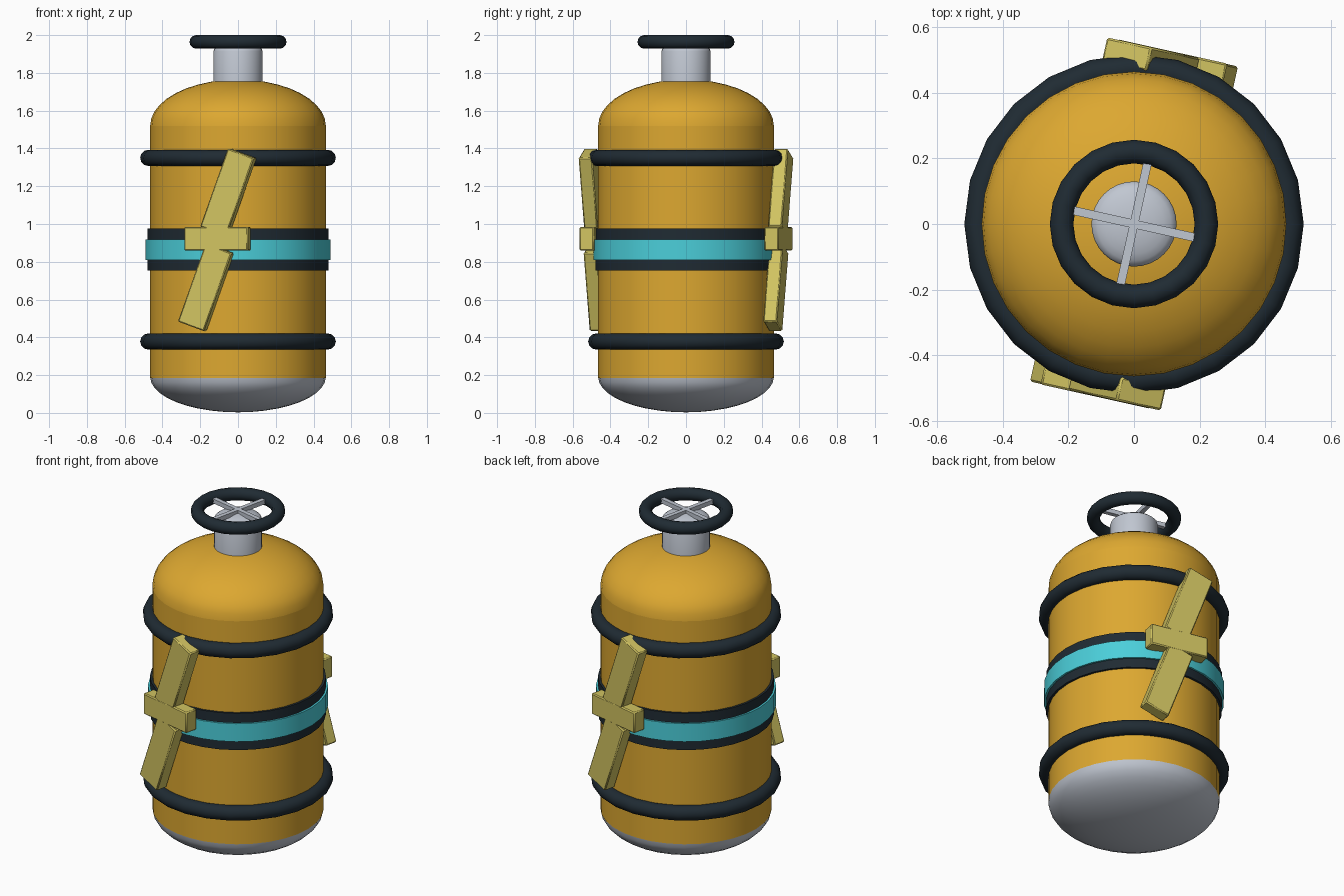
import bpy, bmesh
from math import pi, sin, cos, radians
from mathutils import Matrix

cube = bpy.data.objects.get("Cube")
if cube:
    bpy.data.objects.remove(cube, do_unlink=True)


def material(name, r, g, b):
    m = bpy.data.materials.new(name)
    m.use_nodes = True
    m.diffuse_color = (r, g, b, 1)
    m.node_tree.nodes["Principled BSDF"].inputs["Base Color"].default_value = (r, g, b, 1)
    return m


gold = material("gold", 0.72, 0.39, 0.03)
steel = material("pale steel", 0.53, 0.57, 0.64)
rubber = material("dark rubber", 0.014, 0.024, 0.033)
cyan = material("cyan", 0.07, 0.62, 0.70)
yellow = material("pale yellow", 0.64, 0.55, 0.12)


def finish(obj, name, mat, angle=40):
    obj.name = obj.data.name = name
    obj.data.materials.append(mat)
    bpy.ops.object.select_all(action="DESELECT")
    obj.select_set(True)
    bpy.context.view_layer.objects.active = obj
    bpy.ops.object.shade_smooth_by_angle(angle=radians(angle))
    return obj


def lathe(name, profile, mat, sides=32):
    """Spin a (radius, z) profile around the z axis."""
    bm = bmesh.new()
    verts = [bm.verts.new((r, 0, z)) for r, z in profile]
    edges = [bm.edges.new(pair) for pair in zip(verts, verts[1:])]
    bmesh.ops.spin(bm, geom=verts + edges, axis=(0, 0, 1), cent=(0, 0, 0),
                   angle=2 * pi, steps=sides)
    bmesh.ops.remove_doubles(bm, verts=bm.verts[:], dist=1e-4)
    bmesh.ops.recalc_face_normals(bm, faces=bm.faces[:])
    mesh = bpy.data.meshes.new(name)
    bm.to_mesh(mesh)
    bm.free()
    obj = bpy.data.objects.new(name, mesh)
    bpy.context.collection.objects.link(obj)
    return finish(obj, name, mat)


def dome(radius, z, height, steps=10):
    """Quarter ellipse from the rim at z to the pole."""
    arc = [(radius * cos(i * pi / 2 / steps), z + height * sin(i * pi / 2 / steps))
           for i in range(steps)]
    return arc + [(0, z + height)]


def ring(name, z, major, minor, sides):
    bpy.ops.mesh.primitive_torus_add(location=(0, 0, z), major_radius=major, minor_radius=minor,
                                     major_segments=sides, minor_segments=12)
    return finish(bpy.context.object, name, rubber, 60)


def box(name, size, matrix, mat, bevel=0.0):
    bpy.ops.mesh.primitive_cube_add(size=1)
    obj = bpy.context.object
    obj.data.transform(Matrix.Diagonal((*size, 1)))
    obj.matrix_world = matrix
    if bevel:
        mod = obj.modifiers.new("soft edges", "BEVEL")
        mod.width, mod.segments = bevel, 1
    return finish(obj, name, mat, 30)


# Tank shell with domed ends
R = 0.465
lathe("tank_body", [(R, 0.185), (R, 1.52)], gold)
lathe("top_dome", dome(R, 1.52, 0.245), gold)
lathe("bottom_cap", dome(R, 0.19, -0.187), steel)

# Bumper rings
for name, z in (("upper_bumper", 1.35), ("lower_bumper", 0.378)):
    ring(name, z, 0.475, 0.043, 24)

# Middle belt with its bright stripe
lathe("belt", [(0.45, 0.755), (0.478, 0.755), (0.478, 0.975), (0.45, 0.975)], rubber)
lathe("belt_stripe", [(0.45, 0.81), (0.489, 0.81), (0.489, 0.918), (0.45, 0.918)], cyan)

# Valve neck and hand wheel
lathe("valve_neck", [(0.13, 1.70)] + dome(0.13, 1.915, 0.045, 6), steel)
ring("hand_wheel", 1.964, 0.221, 0.036, 24)
turn = radians(-12.5)
for i in range(2):
    place = Matrix.Translation((0, 0, 1.964)) @ Matrix.Rotation(turn + i * pi / 2, 4, "Z")
    box(f"wheel_spoke_{i + 1}", (0.38, 0.026, 0.026), place, steel)

# Zigzag bolt emblems, front and back
bars = (("upper_bar", 0.059, 1.168, 0.15, 0.44, 20),
        ("middle_bar", 0.0, 0.922, 0.345, 0.125, 0),
        ("lower_bar", -0.062, 0.665, 0.15, 0.44, 20))
for side, spin in (("front", turn), ("back", turn + pi)):
    for name, u, z, width, length, tilt in bars:
        place = (Matrix.Rotation(spin, 4, "Z") @ Matrix.Translation((u, -0.501, z))
                 @ Matrix.Rotation(radians(-tilt), 4, "Y").inverted())
        depth = 0.074 if tilt else 0.077
        box(f"{side}_bolt_{name}", (width, depth, length), place, yellow, 0.006)
